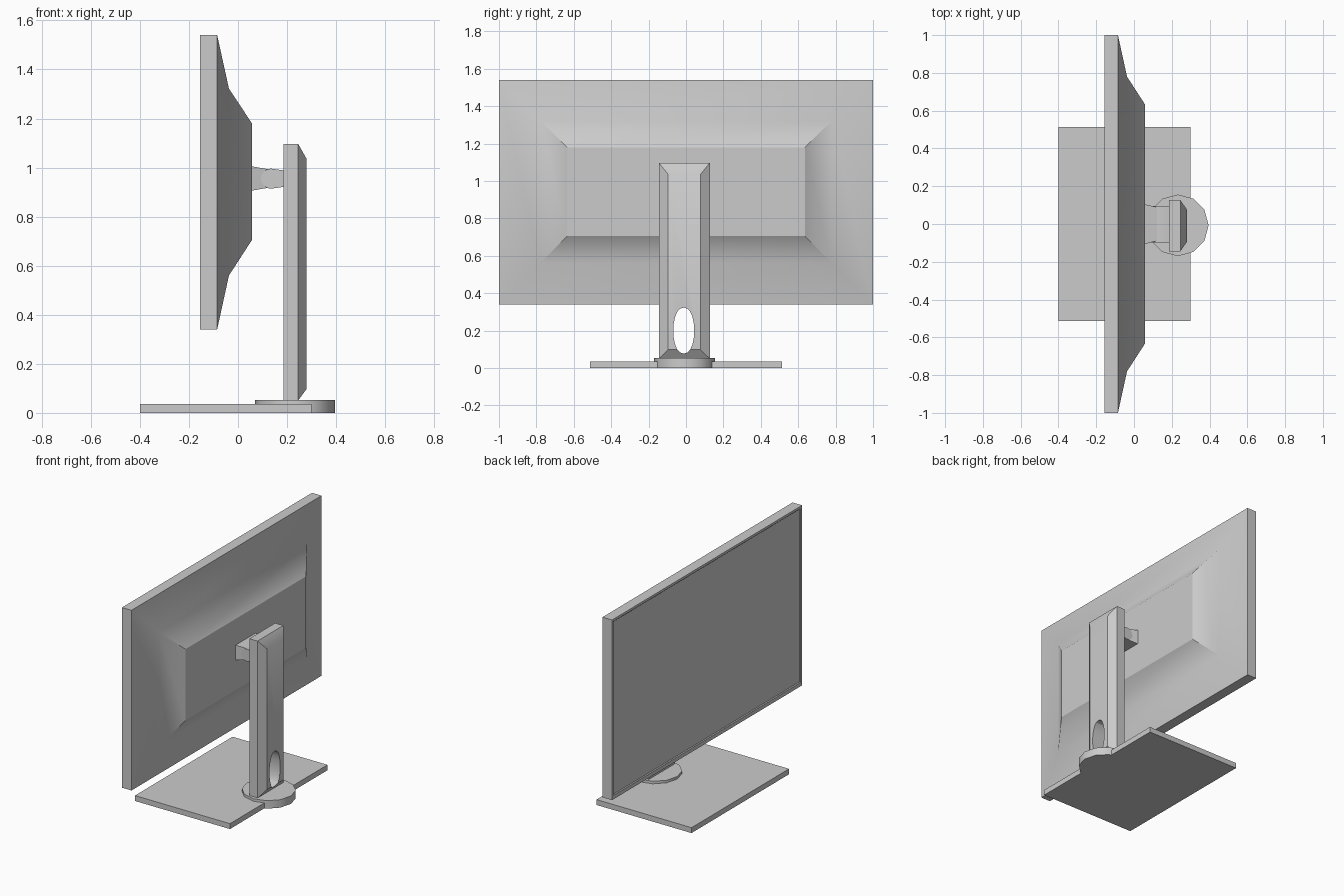
import bpy, bmesh
from math import cos, sin, pi, radians, copysign

if "Cube" in bpy.data.objects:
    bpy.data.objects.remove(bpy.data.objects["Cube"])


def loft(name, rings, smooth=None):
    """Skin matching vertex loops one after another and cap both ends."""
    bm = bmesh.new()
    loops = [[bm.verts.new(p) for p in ring] for ring in rings]
    for a, b in zip(loops, loops[1:]):
        for i in range(len(a)):
            j = (i + 1) % len(a)
            bm.faces.new((a[i], a[j], b[j], b[i]))
    bm.faces.new(loops[0])
    bm.faces.new(loops[-1])
    bmesh.ops.recalc_face_normals(bm, faces=bm.faces)
    mesh = bpy.data.meshes.new(name)
    bm.to_mesh(mesh)
    bm.free()
    obj = bpy.data.objects.new(name, mesh)
    bpy.context.collection.objects.link(obj)
    if smooth:
        smooth_edges(obj, smooth)
    return obj


def smooth_edges(obj, angle):
    bpy.ops.object.select_all(action='DESELECT')
    obj.select_set(True)
    bpy.context.view_layer.objects.active = obj
    bpy.ops.object.shade_smooth_by_angle(angle=radians(angle))


def rect(x, y0, y1, z0, z1):
    """Rectangle loop standing at depth x."""
    return [(x, y0, z0), (x, y1, z0), (x, y1, z1), (x, y0, z1)]


# Screen housing: recessed display, slim rim, stepped bulge at the back
loft("screen", [
    rect(-0.150, -0.98, 0.98, 0.37, 1.52),
    rect(-0.155, -0.985, 0.985, 0.365, 1.525),
    rect(-0.155, -1, 1, 0.34, 1.54),
    rect(-0.085, -1, 1, 0.34, 1.54),
    rect(-0.037, -0.78, 0.78, 0.56, 1.322),
    rect(0.057, -0.635, 0.635, 0.705, 1.18),
], 30)

# Tapered mount on the back of the screen
loft("screen_mount", [
    rect(0.05, -0.108, 0.106, 0.905, 1.006),
    rect(0.125, -0.088, 0.088, 0.918, 0.993),
])

# Tilt arm with a rounded head, extruded across the width
cx, cz, r = 0.134, 0.955, 0.041
profile = [(cx + r * cos(a), cz + r * sin(a))
           for a in [pi / 2 + pi * i / 8 for i in range(9)]]
profile += [(0.19, 0.922), (0.19, 0.988)]
loft("tilt_arm", [[(x, y, z) for x, z in profile] for y in (-0.098, 0.096)], 35)

# Stand column, bevelled towards the back
column = loft("stand_column", [
    rect(0.185, -0.145, 0.127, 0.05, 1.097),
    rect(0.245, -0.145, 0.127, 0.05, 1.097),
    rect(0.28, -0.095, 0.077, 0.098, 1.035),
])

# Oval cable hole through the column
oval = []
for i in range(20):
    c, s = cos(2 * pi * i / 20), sin(2 * pi * i / 20)
    oval.append((-0.012 + 0.056 * copysign(abs(c) ** 0.85, c), 0.2 + 0.123 * s))
cutter = loft("cable_hole_cutter", [[(x, y, z) for y, z in oval] for x in (0.1, 0.4)])
cutter.hide_render = True
mod = column.modifiers.new("cable_hole", 'BOOLEAN')
mod.operation = 'DIFFERENCE'
mod.solver = 'EXACT'
mod.object = cutter
bpy.context.view_layer.objects.active = column
bpy.ops.object.modifier_apply(modifier=mod.name)
bpy.data.objects.remove(cutter)
smooth_edges(column, 30)

# Foot: flat plate and round pivot disc
loft("base_plate", [rect(x, -0.513, 0.513, 0, 0.036) for x in (-0.4, 0.3)])
loft("pivot_disc", [[(0.232 + 0.163 * cos(2 * pi * i / 12),
                      -0.007 + 0.163 * sin(2 * pi * i / 12), z)
                     for i in range(12)] for z in (0, 0.053)], 35)
